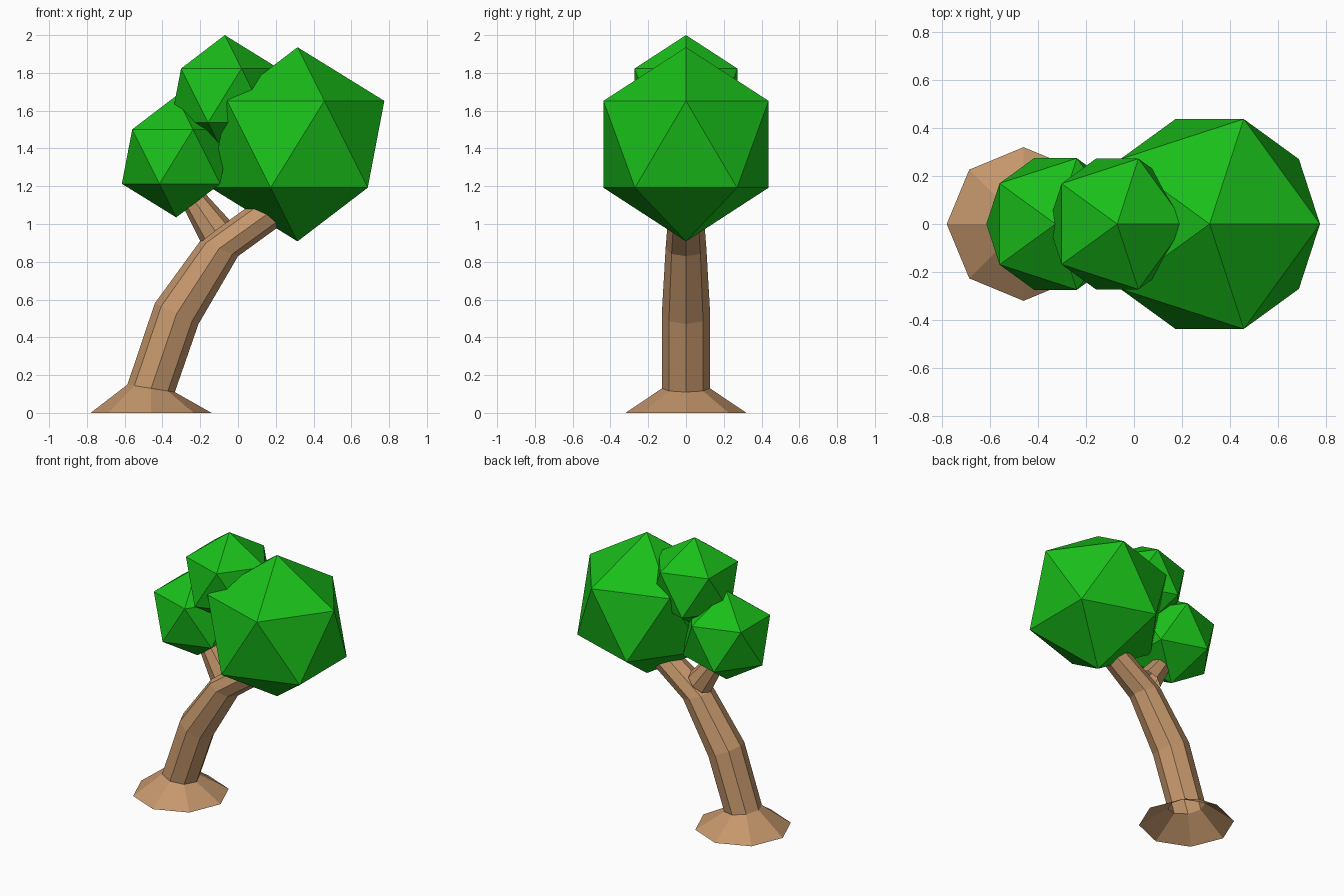
import bpy, bmesh, math
from mathutils import Vector

if "Cube" in bpy.data.objects:
    bpy.data.objects.remove(bpy.data.objects["Cube"])


def material(name, color):
    m = bpy.data.materials.new(name)
    m.diffuse_color = (*color, 1)
    m.use_nodes = True
    m.node_tree.nodes["Principled BSDF"].inputs["Base Color"].default_value = m.diffuse_color
    return m


bark = material("bark", (0.56, 0.31, 0.15))
leaf = material("leaf", (0.01, 0.52, 0.01))


def tube(name, rings, sides=8):
    """Open tube through rings of (x, z, radius, lean), lean tilting the ring about y."""
    bm = bmesh.new()
    loops = []
    for x, z, r, lean in rings:
        a = math.radians(lean)
        loop = []
        for i in range(sides):
            t = 2 * math.pi * i / sides
            u = r * math.cos(t)
            loop.append(bm.verts.new((x + u * math.cos(a), r * math.sin(t), z - u * math.sin(a))))
        loops.append(loop)
    for lo, hi in zip(loops, loops[1:]):
        for i in range(sides):
            j = (i + 1) % sides
            bm.faces.new((lo[i], lo[j], hi[j], hi[i]))
    bm.faces.new(loops[-1])
    mesh = bpy.data.meshes.new(name)
    bm.to_mesh(mesh)
    bm.free()
    mesh.materials.append(bark)
    obj = bpy.data.objects.new(name, mesh)
    bpy.context.collection.objects.link(obj)


# Leaning trunk with flared root, running on into the right-hand branch
tube("trunk", [(-0.46, 0.0, 0.32, 0),
               (-0.46, 0.13, 0.127, 9),
               (-0.325, 0.525, 0.128, 25.5),
               (-0.1, 0.87, 0.108, 22),
               (0.22, 1.1, 0.09, 53)])

# Left-hand branch growing out of the fork
tube("left_branch", [(-0.12, 0.962, 0.096, -37),
                     (-0.225, 1.115, 0.07, -35),
                     (-0.30, 1.23, 0.055, -35)])

# Foliage clumps: plain icosahedra
for name, x, z, r in (("large_foliage", 0.315, 1.422, 0.514),
                      ("lower_foliage", -0.327, 1.357, 0.322),
                      ("upper_foliage", -0.07, 1.68, 0.32)):
    bpy.ops.mesh.primitive_ico_sphere_add(subdivisions=1, radius=r, location=(x, 0, z))
    clump = bpy.context.object
    clump.name = name
    clump.data.materials.append(leaf)
